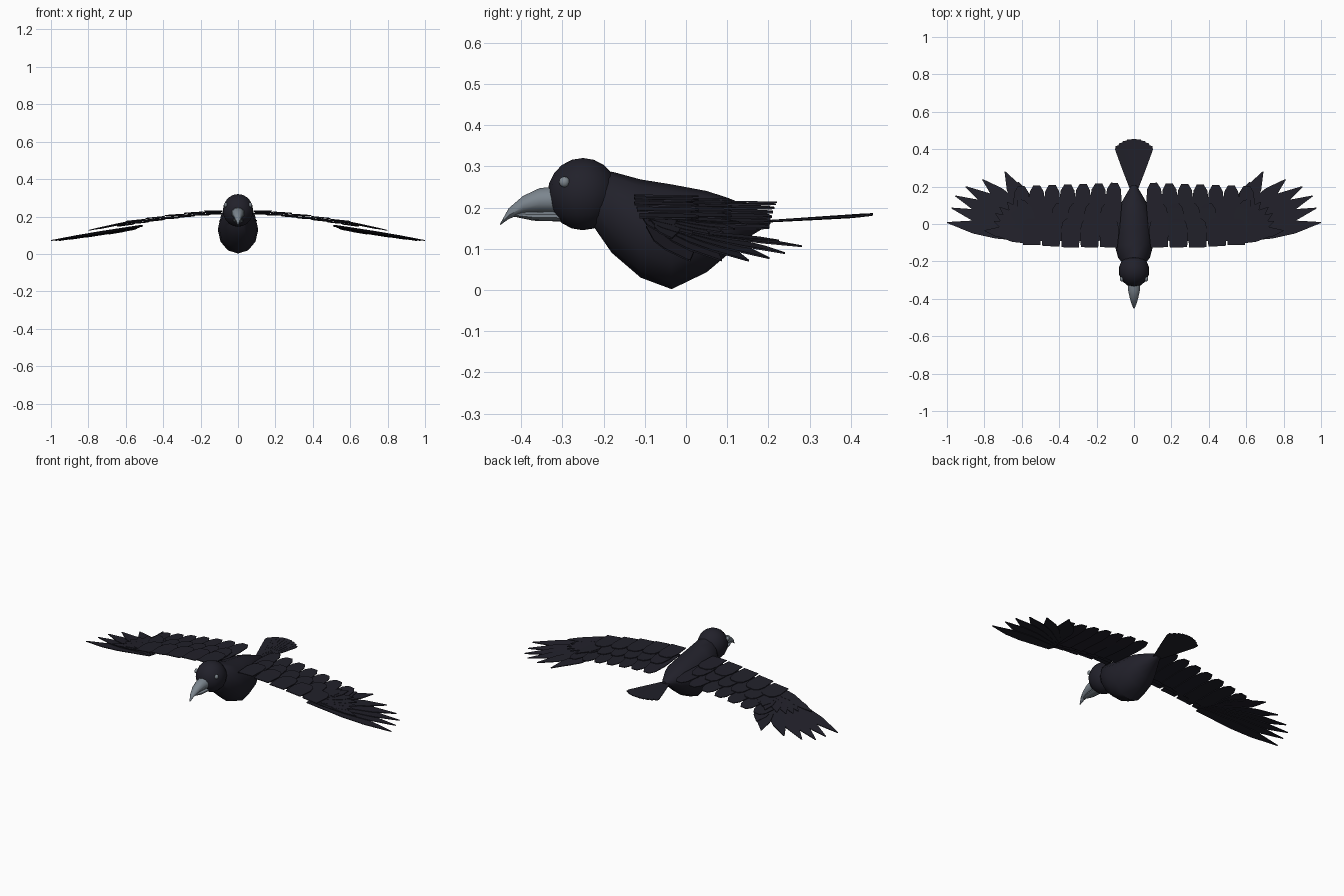
import bpy, bmesh, math
from mathutils import Vector

if "Cube" in bpy.data.objects:
    bpy.data.objects.remove(bpy.data.objects["Cube"])


def material(name, rgb):
    m = bpy.data.materials.new(name)
    m.diffuse_color = (*rgb, 1)
    m.use_nodes = True
    m.node_tree.nodes["Principled BSDF"].inputs["Base Color"].default_value = m.diffuse_color
    return m


PLUMAGE = material("black_plumage", (0.0155, 0.0150, 0.0235))
HORN = material("grey_horn", (0.20, 0.235, 0.27))
EYE = material("pale_eye", (0.21, 0.24, 0.27))


def finish(name, bm, mat, smooth=None, mirror=False):
    bmesh.ops.recalc_face_normals(bm, faces=bm.faces)
    me = bpy.data.meshes.new(name)
    bm.to_mesh(me)
    bm.free()
    me.materials.append(mat)
    ob = bpy.data.objects.new(name, me)
    bpy.context.collection.objects.link(ob)
    if mirror:
        mod = ob.modifiers.new("mirror", "MIRROR")
        mod.use_mirror_merge = False
    if smooth:
        bpy.ops.object.select_all(action="DESELECT")
        bpy.context.view_layer.objects.active = ob
        ob.select_set(True)
        bpy.ops.object.shade_smooth_by_angle(angle=math.radians(smooth))
    return ob


def loft(name, rings, mat, n=12, smooth=40):
    """Elliptical rings along y: (y, low z, high z, half width)."""
    bm = bmesh.new()
    loops = []
    for y, lo, hi, w in rings:
        mid, r = (lo + hi) / 2, (hi - lo) / 2
        loops.append([bm.verts.new((w * math.sin(a), y, mid + r * math.cos(a)))
                      for a in (2 * math.pi * i / n for i in range(n))])
    for a, b in zip(loops, loops[1:]):
        for i in range(n):
            j = (i + 1) % n
            bm.faces.new((a[i], a[j], b[j], b[i]))
    bm.faces.new(loops[0])
    bm.faces.new(loops[-1])
    return finish(name, bm, mat, smooth)


def ball(name, centre, radii, mat, u, v, mirror=False):
    bm = bmesh.new()
    bmesh.ops.create_uvsphere(bm, u_segments=u, v_segments=v, radius=1)
    bmesh.ops.scale(bm, vec=radii, verts=bm.verts)
    bmesh.ops.translate(bm, vec=centre, verts=bm.verts)
    return finish(name, bm, mat, 50, mirror)


# Feather outlines: (fraction along, fraction of width to each side)
BLUNT = ((0, .44), (.6, .5), (.88, .40), (1, .20))
POINTED = ((0, .30), (.45, .5), (.7, .42), (1, .03))


def feather(bm, base, tip, width, shape, height, tilt=0.05, thick=0.004):
    """Thin plate from base to tip in plan, laid on the surface height(x, y)."""
    base, tip = Vector(base), Vector(tip)
    d = tip - base
    side = Vector((d.y, -d.x)).normalized()
    rows = []
    for t, w in shape:
        row = []
        for s in (-1, 1):
            p = base + d * t + side * (s * w * width)
            z = height(p.x, p.y) + s * w * width * tilt
            row.append((bm.verts.new((p.x, p.y, z + thick / 2)),
                        bm.verts.new((p.x, p.y, z - thick / 2))))
        rows.append(row)
    for (la, ra), (lb, rb) in zip(rows, rows[1:]):
        bm.faces.new((la[0], ra[0], rb[0], lb[0]))
        bm.faces.new((la[1], lb[1], rb[1], ra[1]))
        bm.faces.new((la[0], lb[0], lb[1], la[1]))
        bm.faces.new((ra[0], ra[1], rb[1], rb[0]))
    for l, r in (rows[0], rows[-1]):
        bm.faces.new((l[0], l[1], r[1], r[0]))


def feather_group(name, specs, shape, height, mirror=True, tilt=0.05):
    bm = bmesh.new()
    for base, tip, width in specs:
        feather(bm, base, tip, width, shape, height, tilt)
    return finish(name, bm, PLUMAGE, mirror=mirror)


ARC = ((0, .222), (.2, .212), (.4, .188), (.6, .158), (.8, .115), (1, .074))


def wing_height(offset):
    """Drooping arc of the wing, raised by offset."""
    def height(x, y):
        for (x0, z0), (x1, z1) in zip(ARC, ARC[1:]):
            if x <= x1:
                break
        return z0 + (z1 - z0) * (x - x0) / (x1 - x0) + offset - 0.02 * y
    return height


# Body, head, beak and eyes
loft("body", [(-.225, .155, .26, .05), (-.18, .09, .287, .085),
              (-.11, .03, .268, .104), (-.035, .002, .256, .108),
              (.05, .043, .24, .096), (.10, .085, .224, .075),
              (.15, .127, .204, .047), (.205, .16, .182, .014)], PLUMAGE)
ball("head", (0, -.25, .2325), (.083, .086, .0875), PLUMAGE, 14, 10)
loft("upper_beak", [(-.30, .185, .252, .038), (-.355, .187, .247, .033),
                    (-.395, .186, .228, .024), (-.43, .172, .198, .013),
                    (-.451, .157, .160, .003)], HORN, 10)
loft("lower_beak", [(-.30, .166, .192, .030), (-.37, .168, .191, .024),
                    (-.418, .178, .188, .009)], HORN, 10)
ball("eyes", (.066, -.295, .262), (.010, .013, .013), EYE, 10, 6, True)

# Trailing wing feathers
feather_group("secondary_feathers",
              [((.12 + .08 * i, -.06), (.105 + .083 * i, .22 - .003 * i), .092)
               for i in range(7)], BLUNT, wing_height(0))

# Two rows of overlapping coverts
feather_group("middle_coverts",
              [((.14 + .085 * i, -.09), (.135 + .087 * i, .11), .095)
               for i in range(6)], BLUNT, wing_height(.006))
feather_group("lesser_coverts",
              [((.135 + .103 * i, -.125 + .006 * max(0, i - 2)),
                (.13 + .104 * i, .03), .105)
               for i in range(5)], BLUNT, wing_height(.012))


# Fanned wing tip
def tip_height(x, y):
    return .145 - (x - .53) * .155 - .05 * y


TIPS = ((.62, .225), (.69, .28), (.81, .238), (.90, .20),
        (.955, .15), (.975, .085), (1.0, .008))
bases = [(.56 - .008 * i, .03 - .017 * i) for i in range(7)]
feather_group("primary_feathers", [(b, t, .085) for b, t in zip(bases, TIPS)],
              POINTED, tip_height, tilt=0.07)
feather_group("primary_coverts",
              [((.55, -.02 - .011 * i), Vector(b).lerp(Vector(t), .5), .07)
               for i, (b, t) in enumerate(zip(bases, TIPS))],
              POINTED, wing_height(.008))
# Stepped feathers along the leading edge of the wing tip
feather_group("leading_edge_coverts",
              [((.56, -.075), (.74, -.02), .06), ((.60, -.06), (.80, -.035), .055),
               ((.52, -.085), (.66, -.03), .06)], POINTED, wing_height(.010))


# Tail fan
def tail_height(x, y):
    return .166 + (y - .18) * .065 - abs(x) * .03


tail = []
for i in range(-4, 5):
    a = math.radians(5.0 * i)
    r = .272 - .0012 * i * i
    tail.append(((.002 * i, .182), (r * math.sin(a), .182 + r * math.cos(a)), .042))
TAIL_SHAPE = ((0, .28), (.5, .42), (.93, .5), (1, .32))
feather_group("tail_feathers", tail, TAIL_SHAPE, tail_height, False, 0.06)
